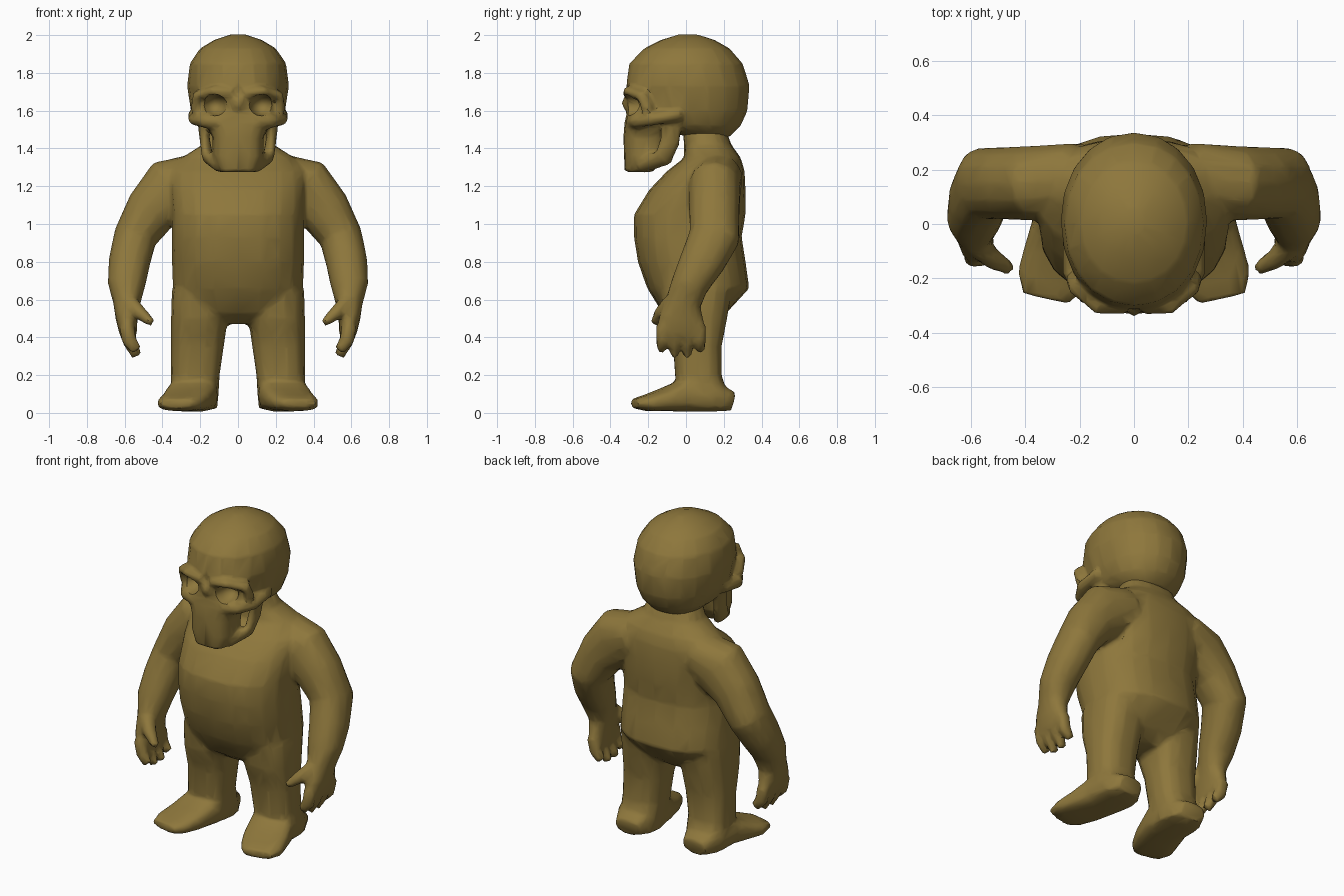
import bpy, bmesh, math
from mathutils import Vector, Matrix

if "Cube" in bpy.data.objects:
    bpy.data.objects.remove(bpy.data.objects["Cube"])

mat = bpy.data.materials.new("olive brown")
mat.diffuse_color = (0.27, 0.185, 0.045, 1)
mat.use_nodes = True
mat.node_tree.nodes["Principled BSDF"].inputs["Base Color"].default_value = mat.diffuse_color


def tube(bm, rings, s=1, ref=(0, 1, 0), axis=None, n=14, p=2.0):
    """Loft superellipse rings (x, y, z, half width, half depth); s mirrors in x."""
    pts = [Vector(r[:3]) for r in rings]
    loops = []
    for i, r in enumerate(rings):
        t = Vector(axis) if axis else pts[min(i + 1, len(pts) - 1)] - pts[max(i - 1, 0)]
        t.normalize()
        b = Vector(ref)
        b = (b - t * b.dot(t)).normalized()
        a = b.cross(t)
        loop = []
        for k in range(n):
            w = 2 * math.pi * k / n
            c, d = math.cos(w), math.sin(w)
            c = math.copysign(abs(c) ** (2 / p), c)
            d = math.copysign(abs(d) ** (2 / p), d)
            v = pts[i] + a * (c * r[3]) + b * (d * r[4])
            loop.append(bm.verts.new((v.x * s, v.y, v.z)))
        loops.append(loop)
    for lo, hi in zip(loops, loops[1:]):
        for k in range(n):
            bm.faces.new((lo[k], lo[(k + 1) % n], hi[(k + 1) % n], hi[k]))
    bm.faces.new(loops[0][::-1])
    bm.faces.new(loops[-1])


def ball(bm, loc, size):
    bmesh.ops.create_uvsphere(bm, u_segments=12, v_segments=8, radius=1,
                              matrix=Matrix.Translation(loc) @ Matrix.Diagonal((*size, 1)))


def make(name, bm):
    bmesh.ops.recalc_face_normals(bm, faces=bm.faces)
    me = bpy.data.meshes.new(name)
    bm.to_mesh(me)
    bm.free()
    ob = bpy.data.objects.new(name, me)
    bpy.context.collection.objects.link(ob)
    return ob


def fuse(ob, voxel, ratio, smooth, cutter=None):
    """Weld the lofted parts into one skin, carve it and reduce it to low poly."""
    m = ob.modifiers.new("weld", 'REMESH')
    m.mode, m.voxel_size = 'VOXEL', voxel
    if cutter:
        m = ob.modifiers.new("carve", 'BOOLEAN')
        m.operation, m.object, m.solver = 'DIFFERENCE', cutter, 'EXACT'
    m = ob.modifiers.new("soften", 'SMOOTH')
    m.factor, m.iterations = 0.5, smooth
    m = ob.modifiers.new("reduce", 'DECIMATE')
    m.ratio = ratio
    deps = bpy.context.evaluated_depsgraph_get()
    me = bpy.data.meshes.new_from_object(ob.evaluated_get(deps))
    ob.modifiers.clear()
    ob.data = me
    me.materials.clear()
    me.materials.append(mat)
    bpy.ops.object.select_all(action='DESELECT')
    ob.select_set(True)
    bpy.context.view_layer.objects.active = ob
    bpy.ops.object.shade_smooth_by_angle(angle=math.radians(45))


# Torso and neck
body = bmesh.new()
tube(body, [(0, .05, .47, .10, .09), (0, .045, .53, .29, .17), (0, .065, .66, .345, .27),
            (0, .03, .8, .35, .285), (0, .01, .93, .35, .285), (0, .02, 1.05, .35, .295),
            (0, .06, 1.18, .36, .255), (0, .105, 1.28, .36, .205), (0, .14, 1.35, .30, .15),
            (0, .115, 1.42, .19, .125), (0, .09, 1.53, .14, .11)],
     axis=(0, 0, 1), n=20, p=2.4)

for s in (1, -1):
    # Arm down to the palm
    tube(body, [(.2, .17, 1.25, .13, .13), (.35, .15, 1.18, .175, .14), (.46, .15, 1.07, .14, .135),
                (.545, .15, .93, .115, .135), (.575, .085, .8, .11, .12), (.59, .02, .68, .10, .10),
                (.588, -.015, .58, .072, .095), (.59, -.025, .5, .058, .12),
                (.58, -.025, .41, .045, .13)], s, p=2.2)
    # Fingers
    for k in range(4):
        y = -.125 + .066 * k
        tip = .33 if k in (0, 3) else .30
        tube(body, [(.59, y, .46, .042, .035), (.575, y, .38, .04, .034),
                    (.535, y * 1.05, tip, .03, .022)], s, n=8)
    # Thumb
    tube(body, [(.57, -.08, .58, .045, .05), (.52, -.13, .53, .038, .04),
                (.455, -.165, .475, .022, .026)], s, n=8)
    # Leg
    tube(body, [(.2, .055, .65, .15, .19), (.205, .05, .5, .15, .17), (.215, .06, .35, .14, .13),
                (.227, .065, .2, .13, .125), (.228, .09, .09, .125, .135),
                (.23, .11, .02, .12, .135)], s, axis=(0, 0, 1), p=2.6)
    # Foot
    tube(body, [(.23, .25, .06, .08, .05), (.235, .15, .085, .125, .08), (.24, 0, .095, .135, .09),
                (.275, -.12, .068, .135, .06), (.31, -.21, .052, .125, .042),
                (.325, -.275, .05, .09, .025)], s, ref=(0, 0, 1), p=3)
fuse(make("body", body), .014, .09, 3)

# Cranium
skull = bmesh.new()
tube(skull, [(0, .12, 1.46, .14, .11), (0, .05, 1.52, .215, .24), (0, .025, 1.6, .25, .30),
             (0, .01, 1.73, .27, .327), (0, .0, 1.85, .255, .30), (0, .005, 1.93, .20, .225),
             (0, .01, 1.975, .125, .14), (0, .01, 2.003, .04, .05)],
     axis=(0, 0, 1), n=20, p=2.1)
# Face from chin to brow
tube(skull, [(0, -.25, 1.275, .095, .075), (0, -.22, 1.36, .135, .108), (0, -.21, 1.46, .135, .122),
             (0, -.17, 1.54, .18, .155), (0, -.16, 1.6, .2, .15), (0, -.15, 1.68, .2, .165)],
     axis=(0, 0, 1), n=16, p=2.8)
ball(skull, (0, -.29, 1.64), (.04, .05, .05))
for s in (1, -1):
    # Brow ridge, cheekbone and jaw branch
    tube(skull, [(.03, -.305, 1.69, .028, .03), (.13, -.30, 1.705, .028, .035),
                 (.215, -.23, 1.68, .03, .035), (.225, -.2, 1.6, .028, .035)], s, n=8)
    tube(skull, [(.09, -.29, 1.54, .035, .035), (.17, -.26, 1.545, .04, .04),
                 (.225, -.18, 1.555, .04, .035), (.23, -.03, 1.58, .035, .035)],
         s, ref=(0, 0, 1), n=8)
    tube(skull, [(.185, -.075, 1.54, .03, .055), (.175, -.085, 1.44, .028, .055),
                 (.16, -.12, 1.35, .03, .055), (.09, -.24, 1.31, .04, .045)], s, n=8)

# Eye socket cutters
holes = bmesh.new()
for s in (1, -1):
    ball(holes, (s * .125, -.31, 1.63), (.066, .11, .058))
sockets = make("eye_socket_cutter", holes)
sockets.hide_render = True
sockets.hide_set(True)
fuse(make("skull", skull), .013, .11, 2, sockets)
bpy.data.objects.remove(sockets)
